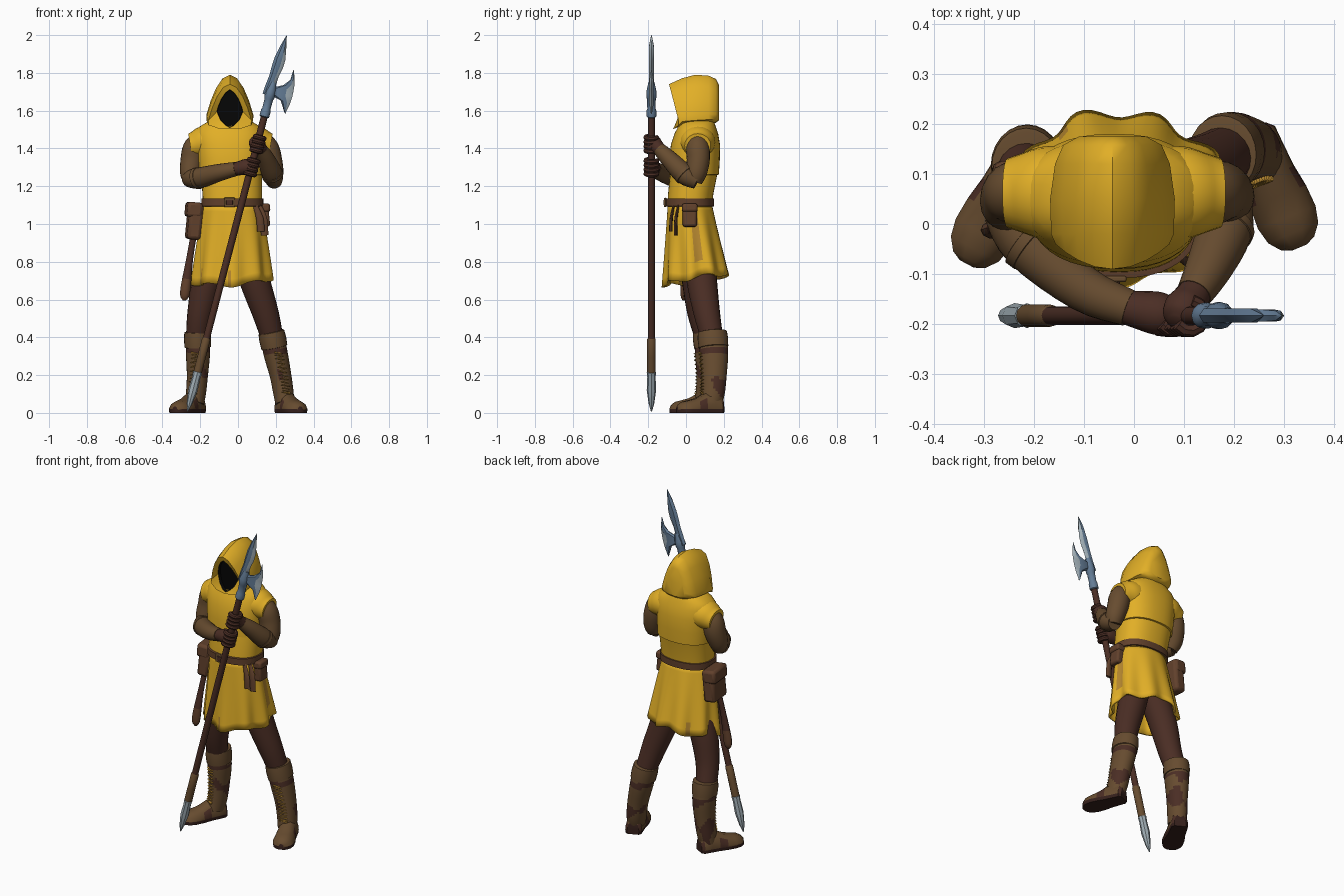
import bpy, bmesh, math
from mathutils import Vector as V

if "Cube" in bpy.data.objects:
    bpy.data.objects.remove(bpy.data.objects["Cube"])

def mat(name, r, g, b):
    m = bpy.data.materials.new(name)
    m.diffuse_color = (r, g, b, 1)
    m.use_nodes = True
    m.node_tree.nodes["Principled BSDF"].inputs["Base Color"].default_value = m.diffuse_color
    return m

YELLOW = mat("yellow cloth", 0.76, 0.43, 0.02)
OCHRE = mat("worn ochre cloth", 0.48, 0.25, 0.03)
TAN = mat("tan leather", 0.135, 0.072, 0.029)
DARK = mat("dark brown leather", 0.07, 0.027, 0.018)
BELT = mat("belt brown", 0.12, 0.052, 0.025)
SOLE = mat("sole brown", 0.035, 0.014, 0.011)
STEEL = mat("blue steel", 0.125, 0.2, 0.3)
EDGE = mat("pale steel", 0.36, 0.43, 0.47)
BLACK = mat("black shadow", 0.002, 0.002, 0.002)

def loft(name, rings, mats, rule=None, caps=True):
    """Skin equal-sized rings; rule(centre, ring, segment) picks the material."""
    bm = bmesh.new()
    vs = [[bm.verts.new(p) for p in r] for r in rings]
    n = len(rings[0])
    faces = [(bm.faces.new((a[j], a[(j + 1) % n], b[(j + 1) % n], b[j])), i, j)
             for i, (a, b) in enumerate(zip(vs, vs[1:])) for j in range(n)]
    if caps:
        faces += [(bm.faces.new(vs[0]), -1, 0), (bm.faces.new(vs[-1]), len(vs) - 1, 0)]
    for f, i, j in faces:
        f.smooth = True
        if rule:
            f.material_index = rule(f.calc_center_median(), i, j)
    bmesh.ops.recalc_face_normals(bm, faces=bm.faces)
    me = bpy.data.meshes.new(name)
    bm.to_mesh(me)
    bm.free()
    for m in mats:
        me.materials.append(m)
    ob = bpy.data.objects.new(name, me)
    bpy.context.collection.objects.link(ob)
    return ob

def catmull(pts, sub):
    p = [pts[0]] + list(pts) + [pts[-1]]
    out = []
    for a, b, c, d in zip(p, p[1:], p[2:], p[3:]):
        for k in range(sub):
            t = k / sub
            out.append([0.5 * (2 * y + (z - x) * t + (2 * x - 5 * y + 4 * z - w) * t * t
                        + (3 * y - x - 3 * z + w) * t ** 3) for x, y, z, w in zip(a, b, c, d)])
    return out + [list(pts[-1])]

def tube(name, pts, mats, rule=None, n=16, sub=4, flat=1.0, ref=V((0, 1, 0))):
    """Round tube through (x, y, z, radius) points; flat squeezes it."""
    q = catmull(pts, sub) if sub > 1 else pts
    rings = []
    for i, p in enumerate(q):
        t = (V(q[min(i + 1, len(q) - 1)][:3]) - V(q[max(i - 1, 0)][:3])).normalized()
        s = t.cross(ref).normalized()
        u = s.cross(t)
        rings.append([V(p[:3]) + p[3] * (s * math.cos(a) + u * flat * math.sin(a))
                      for a in (2 * math.pi * k / n for k in range(n))])
    return loft(name, rings, mats, rule)

def oval(z, cx, cy, rx, ry, n=40, e=0.85):
    f = lambda v: math.copysign(abs(v) ** e, v)
    return [V((cx + rx * f(math.cos(a)), cy + ry * f(math.sin(a)), z))
            for a in (2 * math.pi * k / n for k in range(n))]

def box(name, loc, dim, m, rot=(0, 0, 0), bevel=0.012):
    bpy.ops.mesh.primitive_cube_add(size=1, location=loc, rotation=rot)
    ob = bpy.context.object
    ob.name = name
    ob.scale = dim
    bpy.ops.object.transform_apply(location=False, rotation=False)
    b = ob.modifiers.new("bevel", 'BEVEL')
    b.width, b.segments = bevel, 2
    ob.data.materials.append(m)
    return ob

# Hood: pointed arches along y, with a shallow black recess for the face
def arch(prof, y, hw, zp, zb, front=0):
    r = [V((-0.043 + hw * u, y + front * ((1 - v) * 0.02 + u * u * 0.035), zb + (zp - zb) * v)) for u, v in prof]
    l = [V((-0.086 - p.x, p.y, p.z)) for p in r[1:-1]]
    return r + l[::-1]
OUT = [(0, 1), (.3, .93), (.58, .73), (.8, .48), (.98, .2), (.97, .09), (.55, .02), (0, 0)]
FACE = [(0, 1), (.35, .91), (.66, .75), (.9, .55), (1, .42), (.72, .2), (.32, .06), (0, 0)]
hood = [arch(FACE, -0.062, .067, 1.71, 1.512, 1), arch(FACE, -0.082, .069, 1.712, 1.51, 1),
        arch(OUT, -0.09, .116, 1.74, 1.502, 1)]
hood += [arch(OUT, *s) for s in ((-.02, .125, 1.772, 1.52), (.05, .127, 1.79, 1.525), (.12, .117, 1.785, 1.53),
                                 (.158, .1, 1.768, 1.535), (.175, .068, 1.735, 1.55))]
loft("hood", hood, [YELLOW, BLACK], lambda c, i, j: 1 if i <= 0 else 0)

# Tunic: chest layer overlaps the waist, then shoulder caps and skirt
loft("tunic_body", [oval(*s) for s in (
    (1.09, -.03, .02, .155, .118), (1.16, -.03, .025, .158, .12), (1.26, -.035, .04, .162, .125),
    (1.262, -.035, .042, .17, .132), (1.34, -.038, .045, .175, .134), (1.42, -.04, .05, .18, .13),
    (1.48, -.042, .055, .182, .115), (1.515, -.043, .058, .162, .1), (1.54, -.043, .06, .12, .09),
    (1.56, -.043, .06, .08, .08))], [YELLOW])
for s, side in ((-1, "right"), (1, "left")):
    tube(side + "_shoulder_cap", [(-.04 + s * x, .062, z, r) for x, z, r in
         ((.08, 1.44, .085), (.14, 1.432, .086), (.185, 1.42, .073), (.213, 1.415, .064))], [YELLOW], n=20, flat=1.08)

rings = []
for i in range(11):
    t, ring = i / 10, []
    for k in range(90):
        a = 2 * math.pi * k / 90
        f = 1 + 0.065 * t * math.cos(9 * (a - math.radians(70))) + .015 * t * math.sin(4 * a)
        low = .705 + .028 * math.sin(a) + .012 * math.sin(5 * a) + .012 * math.cos(a)
        rx, ry = .152 + .058 * t ** .8, .116 + .055 * t
        ring.append(V((-.03 + rx * f * math.cos(a), .02 + .033 * t + ry * f * math.sin(a), 1.11 + (low - 1.11) * t)))
    rings.append(ring)
skirt = loft("tunic_skirt", rings, [YELLOW, OCHRE], lambda c, i, j:
             1 if (j in (0, 1, 2, 3) and 1 < i < 8) or (j in (30, 31, 53, 66) and i > 7) else 0, caps=False)
so = skirt.modifiers.new("cloth", 'SOLIDIFY')
so.thickness = .012

# Belt, buckle, pouches and hanging straps
loft("belt", [oval(z, -.03, .02, .155 + d, .119 + d) for z, d in
              ((1.092, 0), (1.094, .009), (1.134, .009), (1.136, 0))], [BELT])
box("belt_buckle", (-.045, -.11, 1.114), (.06, .012, .05), TAN, bevel=.004)
box("belt_buckle_center", (-.045, -.115, 1.114), (.035, .01, .028), DARK, bevel=.003)
box("side_bag", (-.23, .05, 1.015), (.075, .15, .195), BELT, (0, .1, .1), .018)
box("side_bag_flap", (-.234, .05, 1.075), (.083, .156, .08), BELT, (0, .1, .1), .016)
box("small_pouch", (.14, .02, 1.045), (.05, .075, .12), BELT, (0, -.1, 0))
box("small_pouch_flap", (.14, .02, 1.085), (.06, .082, .045), BELT, (0, -.1, 0))
for i, (x, y, z) in enumerate(((.115, -.07, .96), (.135, -.045, .94))):
    tube("hanging_strap_%d" % i, [(x - .025, y + .005, 1.1, .012), (x, y - .008, 1.03, .019), (x + .006, y - .01, z, .02)],
         [BELT], n=8, flat=.45)
tube("dagger_sheath", [(-.225, .02, 1.0, .016), (-.255, .0, .82, .018), (-.275, -.01, .68, .026), (-.282, -.012, .62, .024),
                       (-.284, -.012, .595, .008)], [DARK, BELT], lambda c, i, j: 1 if c.z < .72 else 0, n=10, flat=.7)

# Legs: trousers, boots, cuffs, laces and feet
def blotch(c, i, j):
    if .315 < c.z < .345:
        return 1
    w = math.sin(c.x * 48 + c.z * 17) + math.sin(c.y * 42 + 1) + math.sin(c.z * 33 + c.y * 15)
    return 1 if w > .7 and c.z < .33 else 0

LEGS = {
    "right": ([(-.11, .05, .84, .085), (-.165, .06, .69, .08), (-.2, .075, .53, .068), (-.215, .105, .41, .06)],
              [(-.215, .115, .42, .062), (-.212, .123, .32, .064), (-.215, .122, .2, .056), (-.222, .115, .11, .053),
               (-.23, .105, .05, .05)], (-.205, .162), (-.318, -.05)),
    "left": ([(.05, .07, .84, .085), (.092, .085, .69, .08), (.145, .11, .53, .07), (.178, .135, .41, .06)],
             [(.178, .14, .42, .062), (.198, .148, .32, .064), (.225, .148, .2, .057), (.24, .142, .11, .054),
              (.248, .13, .05, .05)], (.232, .19), (.318, -.018)),
}
FOOT = ((0, .034, .08), (.06, .048, .10), (.25, .05, .115), (.45, .053, .105), (.65, .06, .08),
        (.85, .062, .068), (1, .054, .06), (1.1, .036, .045), (1.14, .016, .035))
for side, (leg, boot, heel, toe) in LEGS.items():
    tube(side + "_trouser_leg", leg, [DARK], n=20)
    tube(side + "_boot_shaft", boot, [TAN, DARK], blotch, n=28, sub=7, flat=1.18)
    a, b = V(boot[0][:3]), V(boot[1][:3])
    tube(side + "_boot_cuff", [(*(a.lerp(b, t)), r) for t, r in
         ((-.1, .062), (-.08, .069), (.3, .072), (.72, .07), (.75, .062))], [TAN], n=24, sub=1, flat=1.12)
    h, d = V((*heel, 0)), V((*toe, 0)) - V((*heel, 0))
    w = d.normalized().cross(V((0, 0, 1)))
    rows = [[h + d * t + w * hw * u + V((0, 0, z if z < .03 else z * ht)) for u, z in
             ((-.95, 0), (-1, .02), (-.97, .4), (-.78, .75), (-.35, .97), (.35, .97), (.78, .75), (.97, .4), (1, .02), (.95, 0))]
            for t, hw, ht in FOOT]
    loft(side + "_foot", rows, [TAN, SOLE, DARK],
         lambda c, i, j: 1 if j in (0, 8, 9) else 2 if i in (0, 3) and j in (1, 2, 6, 7) else 0)
    path = catmull(boot[1:4], 6)
    zig = []
    for k, p in enumerate(path):
        for s in (-1, 1):
            x = s * .02 + (-.016 if side == "right" else .016)
            y = -p[3] * 1.18 * math.sqrt(1 - (x / p[3]) ** 2) - .004
            zig.append((p[0] + x, p[1] + y, p[2] - (.007 if s > 0 else 0), .0052))
    tube(side + "_boot_lace", zig, [OCHRE], n=6, sub=1, ref=V((0, .7, .7)))

# Arms: sleeves and bracers
ARMS = {
    "right": ([(-.205, .062, 1.445, .05), (-.23, .062, 1.40, .062), (-.242, .06, 1.34, .062), (-.252, .04, 1.27, .055),
               (-.245, .022, 1.225, .042)],
              [(-.26, .03, 1.24, .044), (-.21, -.04, 1.243, .055), (-.1, -.13, 1.272, .046), (-.01, -.168, 1.292, .037)],
              (.045, -.178, 1.302)),
    "left": ([(.13, .062, 1.445, .05), (.155, .062, 1.40, .062), (.172, .065, 1.34, .061), (.186, .055, 1.27, .055),
              (.186, .042, 1.225, .043)],
             [(.192, .06, 1.225, .042), (.182, -.01, 1.265, .055), (.148, -.09, 1.345, .046), (.12, -.14, 1.395, .036)],
             (.102, -.17, 1.425)),
}
BASE, D = V((-.27, -.183, 0)), V((.2525, 0, .9676))
on_pole = lambda z: BASE + D * (z / D.z)
for side, (upper, fore, hand) in ARMS.items():
    tube(side + "_sleeve", upper, [TAN], n=20)
    tube(side + "_bracer", fore, [TAN], n=20)
    w, hv = V(fore[-1][:3]), V(hand)
    tube(side + "_bracer_cuff", [(*V(fore[1][:3]).lerp(V(fore[2][:3]), t), r) for t, r in
         ((-.1, .05), (-.08, .0585), (.06, .0575), (.08, .05))], [TAN], n=20, sub=1)
    o = (hv - w).normalized()
    tube(side + "_glove", [(*(w - o * .01), .033), (*(w + o * .02), .038), (*hv, .043), (*(hv + o * .028), .036),
                           (*(hv + o * .042), .015)], [DARK], n=16)
    # fingers curl round the pole
    for k in range(4):
        c = on_pole(hv.z + .034 - k * .023)
        X = D.cross(V((0, 1, 0)))
        arc = [(*(c + .03 * (X * math.cos(t) + V((0, math.sin(t), 0)))), .0135)
               for t in (math.radians(100 + 32 * m) for m in range(8))]
        tube("%s_finger_%d" % (side, k), arc, [DARK], n=8, sub=1, ref=D)

# Polearm: butt spike, wrapped grip, shaft and socket
def along(zr):
    return [(*on_pole(z), r) for z, r in zr]
tube("pole_butt_spike", along(((.008, .003), (.05, .015), (.12, .025), (.19, .022), (.215, .025), (.22, .018))),
     [EDGE], n=8, sub=1)
tube("pole_grip", along(((.215, .0225), (.3, .0225), (.39, .0225), (.4, .016))), [TAN], n=12, sub=1)
tube("pole_shaft", along(((.38, .0185), (1.0, .0185), (1.6, .0185))), [DARK], n=12, sub=1)
tube("blade_socket", along(((1.565, .02), (1.57, .026), (1.6, .026), (1.61, .022), (1.66, .023), (1.67, .027), (1.70, .027),
                            (1.75, .016))), [STEEL], n=12, sub=1)

# Blades: strips of (outer, inner) points with a bevelled section
def blade(name, pairs, thick):
    rows = []
    for ox, oz, ix, iz in pairs:
        o, n = V((ox, -.183, oz)), V((ix, -.183, iz))
        h = V((0, min(thick, (o - n).length * .4), 0))
        a, b = o.lerp(n, .3), o.lerp(n, .75)
        rows.append([o, a + h, b + h, n, b - h, a - h])
    loft(name, rows, [STEEL, EDGE], lambda c, i, j: 1 if j in (0, 5) else 0)
blade("spear_blade", ((.165, 1.68, .13, 1.69), (.20, 1.73, .147, 1.74), (.214, 1.777, .167, 1.79), (.238, 1.825, .18, 1.84),
                      (.25, 1.865, .193, 1.88), (.255, 1.92, .225, 1.945), (.2585, 1.995, .257, 2.0)), .014)
blade("axe_blade", ((.295, 1.818, .293, 1.815), (.3, 1.77, .277, 1.763), (.299, 1.735, .24, 1.735), (.295, 1.71, .17, 1.72),
                    (.288, 1.675, .165, 1.685), (.275, 1.635, .225, 1.655), (.25, 1.583, .246, 1.59)), .012)

# Smooth shading with sharp edges kept
bpy.ops.object.select_all(action='SELECT')
bpy.context.view_layer.objects.active = bpy.data.objects["hood"]
bpy.ops.object.shade_smooth_by_angle(angle=math.radians(42))
